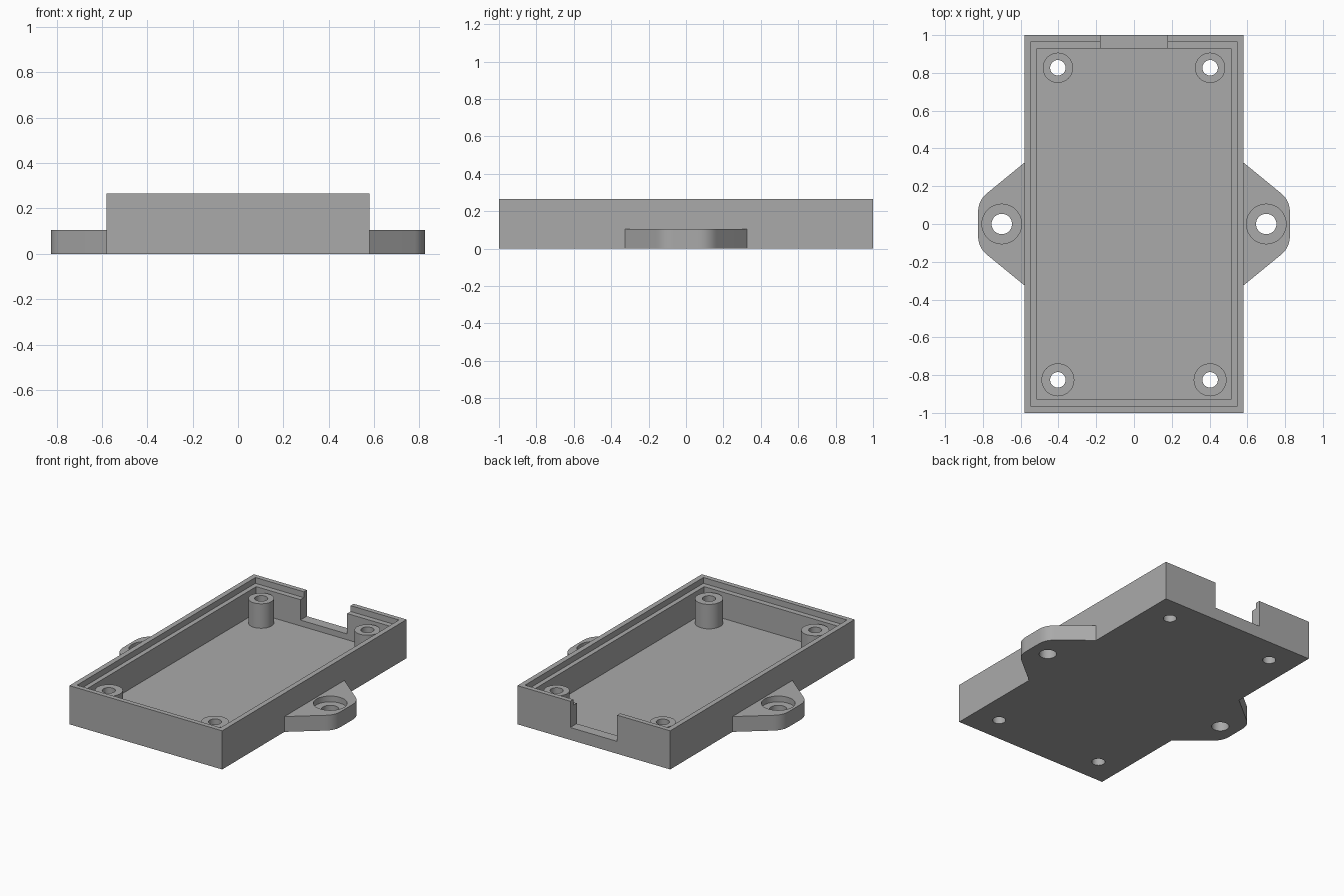
import bpy
import bmesh
from mathutils import Vector

cube = bpy.data.objects.get("Cube")
if cube:
    bpy.data.objects.remove(cube, do_unlink=True)

HALF_X, HEIGHT, FLOOR = 0.58, 0.265, 0.045
TAB_TOP = 0.105

grey = bpy.data.materials.new("plain_grey")
grey.use_nodes = True
COLOUR = (0.4, 0.4, 0.4, 1)
grey.diffuse_color = COLOUR
grey.node_tree.nodes["Principled BSDF"].inputs["Base Color"].default_value = COLOUR


def finish(name, bm):
    bmesh.ops.recalc_face_normals(bm, faces=bm.faces)
    mesh = bpy.data.meshes.new(name)
    bm.to_mesh(mesh)
    bm.free()
    mesh.materials.append(grey)
    obj = bpy.data.objects.new(name, mesh)
    bpy.context.collection.objects.link(obj)
    return obj


def prism(name, outline, z0, z1):
    bm = bmesh.new()
    face = bm.faces.new([bm.verts.new((x, y, z0)) for x, y in outline])
    top = bmesh.ops.extrude_face_region(bm, geom=[face])["geom"]
    verts = [v for v in top if isinstance(v, bmesh.types.BMVert)]
    bmesh.ops.translate(bm, verts=verts, vec=(0, 0, z1 - z0))
    return finish(name, bm)


def box(name, x0, x1, y0, y1, z0, z1):
    return prism(name, [(x0, y0), (x1, y0), (x1, y1), (x0, y1)], z0, z1)


def cylinder(name, x, y, radius, z0, z1):
    bm = bmesh.new()
    bmesh.ops.create_cone(bm, cap_ends=True, segments=48, radius1=radius,
                          radius2=radius, depth=z1 - z0)
    bmesh.ops.translate(bm, verts=bm.verts, vec=(x, y, (z0 + z1) / 2))
    return finish(name, bm)


def combine(target, tool, operation):
    mod = target.modifiers.new(tool.name, 'BOOLEAN')
    mod.operation = operation
    mod.solver = 'EXACT'
    mod.object = tool
    bpy.context.view_layer.objects.active = target
    bpy.ops.object.modifier_apply(modifier=mod.name)
    bpy.data.objects.remove(tool, do_unlink=True)


# Tray with cavity, stepped rim and a notch in the back wall
tray = box("enclosure_base", -HALF_X, HALF_X, -1, 1, 0, HEIGHT)
combine(tray, box("cavity", -0.513, 0.513, -0.93, 0.93, FLOOR, 0.4), 'DIFFERENCE')
combine(tray, box("rim_step", -0.545, 0.545, -0.967, 0.967, 0.225, 0.4), 'DIFFERENCE')
combine(tray, box("back_notch", -0.178, 0.178, 0.9, 1.1, 0.085, 0.4), 'DIFFERENCE')


# Mounting tab outline with rounded outer corners
def tab_outline(side):
    start, corner, end = Vector((0.778, 0.163)), Vector((0.825, 0.125)), Vector((0.825, 0.065))
    curve = []
    for i in range(11):
        t = i / 10
        curve.append(start * (1 - t) ** 2 + corner * 2 * t * (1 - t) + end * t * t)
    half = [(0.55, 0.325), (HALF_X, 0.325)] + [tuple(p) for p in curve]
    full = half + [(x, -y) for x, y in reversed(half)]
    return [(side * x, y) for x, y in full]


for side in (-1, 1):
    combine(tray, prism("tab", tab_outline(side), 0, TAB_TOP), 'UNION')
    combine(tray, cylinder("tab_counterbore", side * 0.7, 0, 0.105, 0.065, 0.3), 'DIFFERENCE')
    combine(tray, cylinder("tab_hole", side * 0.7, 0, 0.054, -0.1, 0.3), 'DIFFERENCE')

# Corner screw posts, drilled right through the floor
for x in (-0.403, 0.403):
    for y, radius in ((-0.825, 0.087), (0.827, 0.08)):
        combine(tray, cylinder("post", x, y, radius, 0.02, 0.213), 'UNION')
        combine(tray, cylinder("post_hole", x, y, 0.041, -0.1, 0.4), 'DIFFERENCE')

# Smooth round walls, keep edges crisp
bpy.ops.object.select_all(action='DESELECT')
tray.select_set(True)
bpy.context.view_layer.objects.active = tray
bpy.ops.object.shade_smooth_by_angle(angle=0.5)
